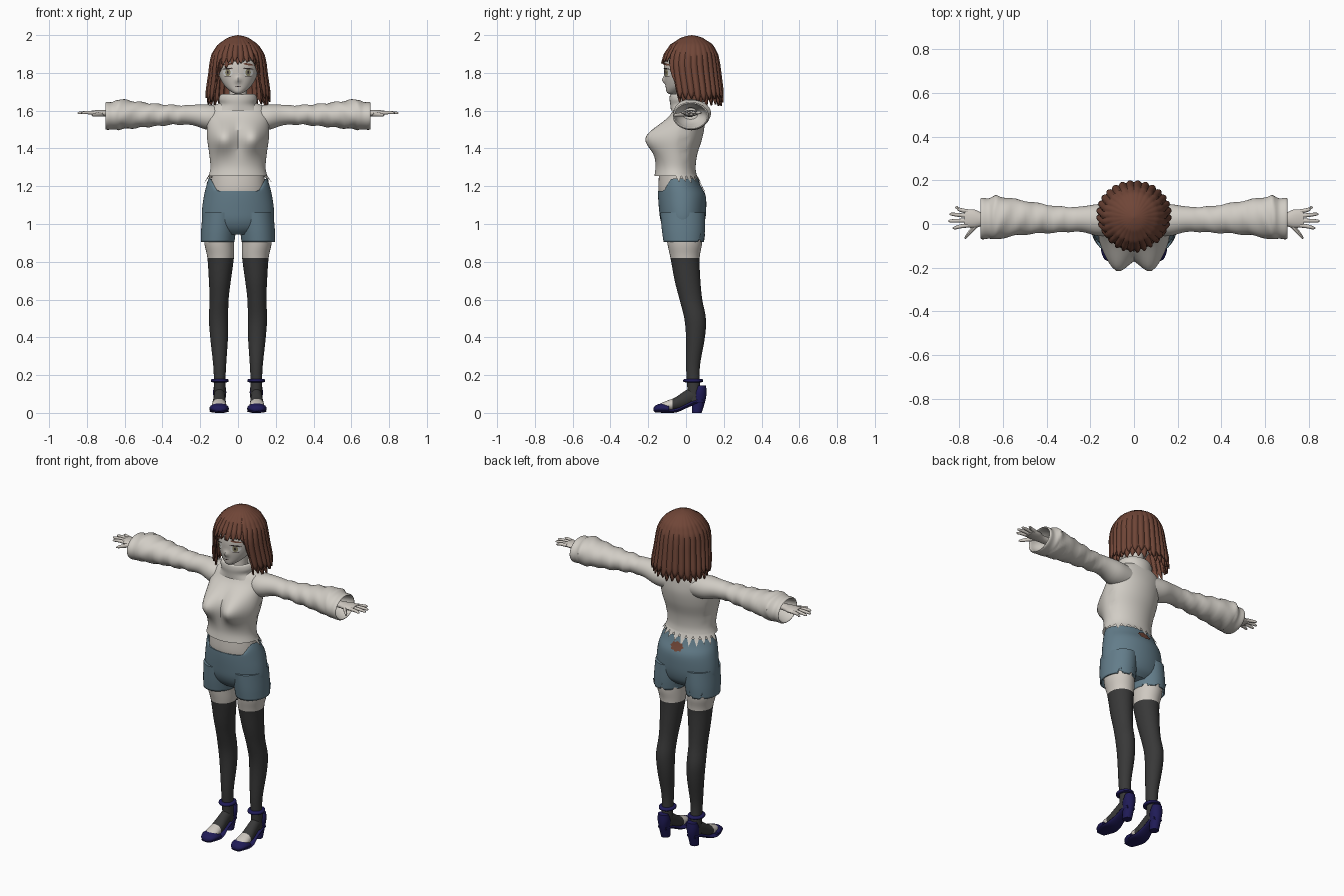
import bpy, bmesh, math, random
from mathutils import Vector
from mathutils.bvhtree import BVHTree

random.seed(4)
if "Cube" in bpy.data.objects:
    bpy.data.objects.remove(bpy.data.objects["Cube"])


def material(name, rgb):
    m = bpy.data.materials.new(name)
    m.use_nodes = True
    m.diffuse_color = (*rgb, 1)
    m.node_tree.nodes["Principled BSDF"].inputs["Base Color"].default_value = (*rgb, 1)
    return m


knit = material("cream knit", (0.64, 0.61, 0.56))
skin = material("pale skin", (0.62, 0.58, 0.53))
hair_brown = material("brown hair", (0.16, 0.06, 0.038))
denim = material("blue denim", (0.125, 0.205, 0.255))
charcoal = material("charcoal stocking", (0.04, 0.04, 0.04))
navy = material("navy leather", (0.014, 0.011, 0.095))
eye_white = material("eye white", (0.72, 0.72, 0.7))
olive = material("olive iris", (0.3, 0.27, 0.16))
ink = material("dark line", (0.03, 0.02, 0.02))
parts = []


def finish(name, bm, *mats):
    bmesh.ops.recalc_face_normals(bm, faces=bm.faces[:])
    mesh = bpy.data.meshes.new(name)
    bm.to_mesh(mesh)
    bm.free()
    for m in mats:
        mesh.materials.append(m)
    ob = bpy.data.objects.new(name, mesh)
    bpy.context.collection.objects.link(ob)
    parts.append(ob)
    return ob


def sample(keys, steps):
    """Smooth curve through the key sections."""
    out = []
    for i in range(len(keys) - 1):
        quad = [keys[max(0, min(len(keys) - 1, i + d))] for d in (-1, 0, 1, 2)]
        for s in range(steps):
            t = s / steps
            out.append([b + t * (c - a) / 2 + t * t * (a - 2.5 * b + 2 * c - d / 2)
                        + t ** 3 * (1.5 * (b - c) + (d - a) / 2) for a, b, c, d in zip(*quad)])
    return out + [list(keys[-1])]


def loft(name, axis, keys, mats, seg=24, steps=4, side=1, warp=None, caps=(True, True), paint=None):
    """Skin elliptical sections: (position on axis, centre 1, centre 2, radius 1, radius 2)."""
    bm, rings = bmesh.new(), []
    for i, (t, c1, c2, r1, r2) in enumerate(sample(keys, steps)):
        ring = []
        for j in range(seg):
            a = 2 * math.pi * j / seg
            u, v = c1 + r1 * math.cos(a), c2 + r2 * math.sin(a)
            p = Vector({"x": (t, u, v), "y": (u, t, v), "z": (u, v, t)}[axis])
            if warp:
                warp(p, i, j)
            p.x *= side
            ring.append(bm.verts.new(p))
        rings.append(ring)
    for a, b in zip(rings, rings[1:]):
        for j in range(seg):
            k = (j + 1) % seg
            bm.faces.new((a[j], a[k], b[k], b[j]))
    for ring, on in zip((rings[0], rings[-1]), caps):
        if on:
            bm.faces.new(ring)
    if paint:
        for f in bm.faces:
            f.material_index = paint(f.calc_center_median())
    return finish(name, bm, *mats)


def thicken(ob, amount):
    mod = ob.modifiers.new("thickness", "SOLIDIFY")
    mod.thickness, mod.offset = amount, -1


def patch(name, target, cx, cz, rx, rz, mat, lift, tilt=0, front=-1, jag=0):
    """Thin painted plate laid on the surface of another part."""
    tree = BVHTree.FromPolygons([v.co for v in target.data.vertices],
                                [p.vertices[:] for p in target.data.polygons])
    bm, n, pts = bmesh.new(), 16, [(cx, cz)]
    for j in range(n):
        a, r = 2 * math.pi * j / n, 1 - jag * (j % 2)
        u, v = rx * r * math.cos(a), rz * r * math.sin(a)
        pts.append((cx + u * math.cos(tilt) - v * math.sin(tilt), cz + u * math.sin(tilt) + v * math.cos(tilt)))
    vs = []
    for x, z in pts:
        hit = tree.ray_cast(Vector((x, front, z)), Vector((0, -front, 0)))[0]
        vs.append(bm.verts.new((x, hit.y + front * lift, z)))
    for j in range(n):
        bm.faces.new((vs[0], vs[1 + j], vs[1 + (j + 1) % n]))
    return finish(name, bm, mat)


# Sweater body with bust and torn back hem
def body_shape(p, i, j):
    if p.y < 0:
        p.y -= 0.085 * math.exp(-((abs(p.x) - 0.08) / 0.07) ** 2 - ((p.z - 1.455) / 0.075) ** 2)
    if i == 0 and p.y > -0.06 and j % 2:
        p.z -= random.uniform(0.03, 0.06)
        p.x, p.y = p.x * 1.17, -0.055 + (p.y + 0.055) * 1.25


loft("sweater_body", "z", [
    (1.255, 0, -.055, .155, .112), (1.30, 0, -.055, .146, .106), (1.37, 0, -.05, .152, .11),
    (1.45, 0, -.03, .163, .115), (1.52, 0, -.012, .165, .11), (1.58, 0, .008, .165, .088),
    (1.62, 0, .015, .14, .075), (1.645, 0, .015, .085, .065)], [knit], 48, 5,
    warp=body_shape, caps=(False, True))
loft("turtleneck", "z", [
    (1.60, 0, .005, .125, .085), (1.63, 0, .005, .098, .088), (1.66, 0, .003, .102, .09),
    (1.685, 0, 0, .092, .084), (1.68, 0, 0, .075, .07), (1.63, 0, 0, .07, .065)], [knit], 32)
loft("neck", "z", [(1.60, 0, .01, .05, .05), (1.75, 0, .01, .045, .045)], [skin])
loft("belly", "z", [(1.10, 0, -.02, .16, .11), (1.17, 0, -.036, .15, .109),
                    (1.22, 0, -.046, .143, .1), (1.29, 0, -.05, .135, .09)], [skin], 32)


# Shorts with an open front waist and torn leg hems
def waist_shape(p, i, j):
    if p.y < 0 and p.z > 1.175:
        dip = min(1, max(0, (0.145 - abs(p.x)) / 0.035))
        p.z -= (p.z - 1.175) * dip


def hem_shape(p, i, j):
    if i == 0 and p.y > 0.03 and j % 5 == 1:
        p.z += 0.045


shorts = loft("shorts_hips", "z", [
    (.945, 0, -.015, .11, .07), (.975, 0, -.015, .17, .1), (1.02, 0, -.017, .19, .118),
    (1.08, 0, -.018, .19, .125), (1.15, 0, -.022, .18, .126), (1.20, 0, -.034, .168, .113),
    (1.24, 0, -.04, .156, .102)], [denim], 48, 4, warp=waist_shape, caps=(True, False))
patch("waist_label", shorts, 0, 1.19, .045, .027, hair_brown, .006, front=1, jag=.2)


# Sleeves, hands, legs and shoes for both sides
def wrinkle(p, i, j):
    if 0.28 < p.x < 0.64:
        p.z += 0.004 * math.sin(p.x * 75 + p.y * 30)
        p.y += 0.003 * math.sin(p.x * 60 + p.z * 40)


for tag, s in (("left", 1), ("right", -1)):
    loft(tag + "_sleeve", "x", [
        (.08, .02, 1.56, .065, .065), (.16, .018, 1.565, .073, .067), (.24, .022, 1.577, .058, .054),
        (.32, .02, 1.578, .058, .051), (.42, .025, 1.577, .067, .058), (.52, .03, 1.578, .08, .068),
        (.60, .03, 1.58, .094, .077), (.635, .03, 1.58, .1, .08), (.665, .025, 1.573, .092, .073),
        (.695, .025, 1.572, .095, .073), (.70, .025, 1.572, .085, .065), (.66, .025, 1.575, .075, .055),
        (.60, .025, 1.58, .04, .03)], [knit], 32, 4, s, wrinkle)
    loft(tag + "_palm", "x", [(.58, .02, 1.585, .025, .02), (.68, .02, 1.585, .027, .018),
                              (.73, .024, 1.587, .042, .017), (.775, .026, 1.588, .04, .012)],
         [skin], 16, 4, s)
    for k, (y, end, spread) in enumerate(((-.006, .83, -.012), (.016, .85, -.002),
                                          (.037, .845, .008), (.057, .82, .018))):
        loft(f"{tag}_finger_{k + 1}", "x", [
            (.76, y, 1.588, .010, .010), (.80, y + spread / 2, 1.59, .009, .009),
            (end - .01, y + spread, 1.588, .007, .007), (end, y + spread, 1.587, .002, .002)],
            [skin], 10, 3, s)
    loft(tag + "_thumb", "y", [(.02, .70, 1.583, .015, .013), (-.02, .735, 1.58, .013, .012),
                               (-.055, .765, 1.577, .008, .008), (-.068, .772, 1.576, .002, .002)],
         [skin], 10, 3, s)

    leg = loft(tag + "_shorts_leg", "z", [
        (.905, .108, -.012, .089, .107), (.97, .103, -.014, .092, .114), (1.06, .095, -.018, .092, .118)],
        [denim], 40, 4, s, hem_shape, (False, True))
    thicken(leg, .008)
    loft(tag + "_leg", "z", [
        (.06, .097, .045, .03, .035), (.15, .097, .04, .03, .034), (.25, .097, .037, .034, .037),
        (.40, .1, .05, .047, .05), (.50, .103, .048, .051, .057), (.60, .1, .026, .05, .06),
        (.70, .096, .008, .058, .068), (.82, .092, -.005, .07, .077), (.90, .099, -.007, .079, .092),
        (1.0, .1, -.012, .08, .095)], [charcoal, skin], 32, 5, s, paint=lambda c: int(c.z > .82))
    loft(tag + "_foot", "y", [
        (-.15, .1, .03, .02, .012), (-.11, .1, .037, .038, .024), (-.06, .1, .047, .037, .033),
        (-.02, .099, .064, .033, .043), (.02, .098, .085, .03, .045), (.06, .097, .095, .028, .04),
        (.08, .097, .095, .018, .03)], [charcoal, skin], 20, 4, s, paint=lambda c: int(c.y < -.075))
    loft(tag + "_toe_cap", "y", [
        (-.172, .1, .018, .012, .008), (-.16, .1, .022, .036, .018), (-.125, .1, .026, .05, .025),
        (-.09, .1, .022, .052, .02)], [navy], 24, 4, s)
    loft(tag + "_sole", "y", [
        (-.165, .1, .009, .03, .007), (-.1, .1, .009, .052, .009), (-.05, .1, .014, .047, .011),
        (0, .099, .036, .036, .012), (.05, .098, .058, .035, .014), (.09, .097, .062, .028, .015)],
        [navy], 20, 4, s)
    loft(tag + "_heel", "z", [(0, .097, .057, .025, .026), (.07, .097, .068, .031, .036),
                              (.11, .097, .074, .035, .034), (.145, .097, .082, .03, .024)],
         [navy], 20, 4, s)
    loft(tag + "_ankle_strap", "z", [
        (.162, .097, .038, .038, .042), (.165, .097, .038, .046, .052), (.176, .097, .038, .046, .052),
        (.18, .097, .038, .038, .042)], [navy], 24, 3, s)


# Head and painted face
def nose(p, i, j):
    if p.y < 0:
        p.y -= 0.016 * math.exp(-(p.x / .012) ** 2 - ((p.z - 1.762) / .016) ** 2)


head = loft("head", "z", [
    (1.688, 0, -.075, .012, .015), (1.70, 0, -.06, .036, .043), (1.73, 0, -.038, .07, .07),
    (1.78, 0, -.015, .098, .099), (1.85, 0, 0, .112, .115), (1.92, 0, .015, .105, .105),
    (1.97, 0, .025, .06, .06)], [skin], 48, 6, warp=nose)
for tag, s in (("left", 1), ("right", -1)):
    patch(tag + "_eye_white", head, s * .054, 1.802, .026, .02, eye_white, .003)
    patch(tag + "_iris", head, s * .054, 1.802, .014, .019, olive, .005)
    patch(tag + "_pupil", head, s * .054, 1.803, .005, .009, ink, .0065)
    patch(tag + "_upper_lash", head, s * .055, 1.822, .029, .004, ink, .0065, s * -.12)
    patch(tag + "_lower_lash", head, s * .055, 1.782, .018, .0015, ink, .005)
    patch(tag + "_eyebrow", head, s * .056, 1.845, .028, .005, hair_brown, .005, s * -.15)
patch("mouth", head, 0, 1.727, .016, .0025, ink, .004)

# Bobbed hair in two layers of ridged locks: (height, half width, front, back)
profile = [(2.0, 0, .03, .03), (1.995, .03, 0, .06), (1.985, .058, -.03, .09), (1.95, .108, -.083, .143),
           (1.9, .14, -.117, .17), (1.85, .151, -.13, .18), (1.8, .156, -.126, .186),
           (1.7, .17, -.11, .198), (1.6, .168, -.09, .195)]


def hair_section(z):
    for a, b in zip(profile, profile[1:]):
        if z >= b[0]:
            t = (a[0] - z) / (a[0] - b[0])
            return [p + t * (q - p) for p, q in zip(a[1:], b[1:])]


def hair_layer(name, scale, phase, low, lock=6, cols=168, rows=20):
    bm, grid = bmesh.new(), []
    drops = [random.uniform(-.015, .015) for _ in range(cols // lock + 1)]
    for i in range(cols):
        a = 2 * math.pi * i / cols
        turn = abs((a + math.pi) % (2 * math.pi) - math.pi)
        ridge = abs(math.sin(math.pi * (i + phase) / lock))
        k = min(1, max(0, (turn - .72) / .22))
        end = (1.855 + .015 * math.sin(a * 3)) * (1 - k) + low * k
        end += .035 * (1 - ridge) + drops[(i + phase) // lock % (cols // lock)]
        col = []
        for r in range(rows + 1):
            s = r / rows
            z = 2 - (2 - end) * s ** 1.7
            rx, yf, yb = hair_section(z)
            m = scale * (1 + .07 * s * (ridge - .7))
            col.append(bm.verts.new((m * rx * math.sin(a),
                                     (yf + yb) / 2 - m * (yb - yf) / 2 * math.cos(a),
                                     z - (1 - scale) * .12)))
        grid.append(col)
    for i in range(cols):
        a, b = grid[i], grid[(i + 1) % cols]
        for r in range(rows):
            bm.faces.new((a[r], b[r], b[r + 1], a[r + 1]))
    bmesh.ops.remove_doubles(bm, verts=bm.verts[:], dist=.0001)
    thicken(finish(name, bm, hair_brown), .008)


hair_layer("outer_hair", 1.0, 0, 1.655)
hair_layer("under_hair", .94, 3, 1.64)

# Smooth shading that keeps the torn and folded edges crisp
bpy.ops.object.select_all(action="DESELECT")
for ob in parts:
    ob.select_set(True)
bpy.context.view_layer.objects.active = parts[0]
bpy.ops.object.shade_smooth_by_angle(angle=math.radians(40))
